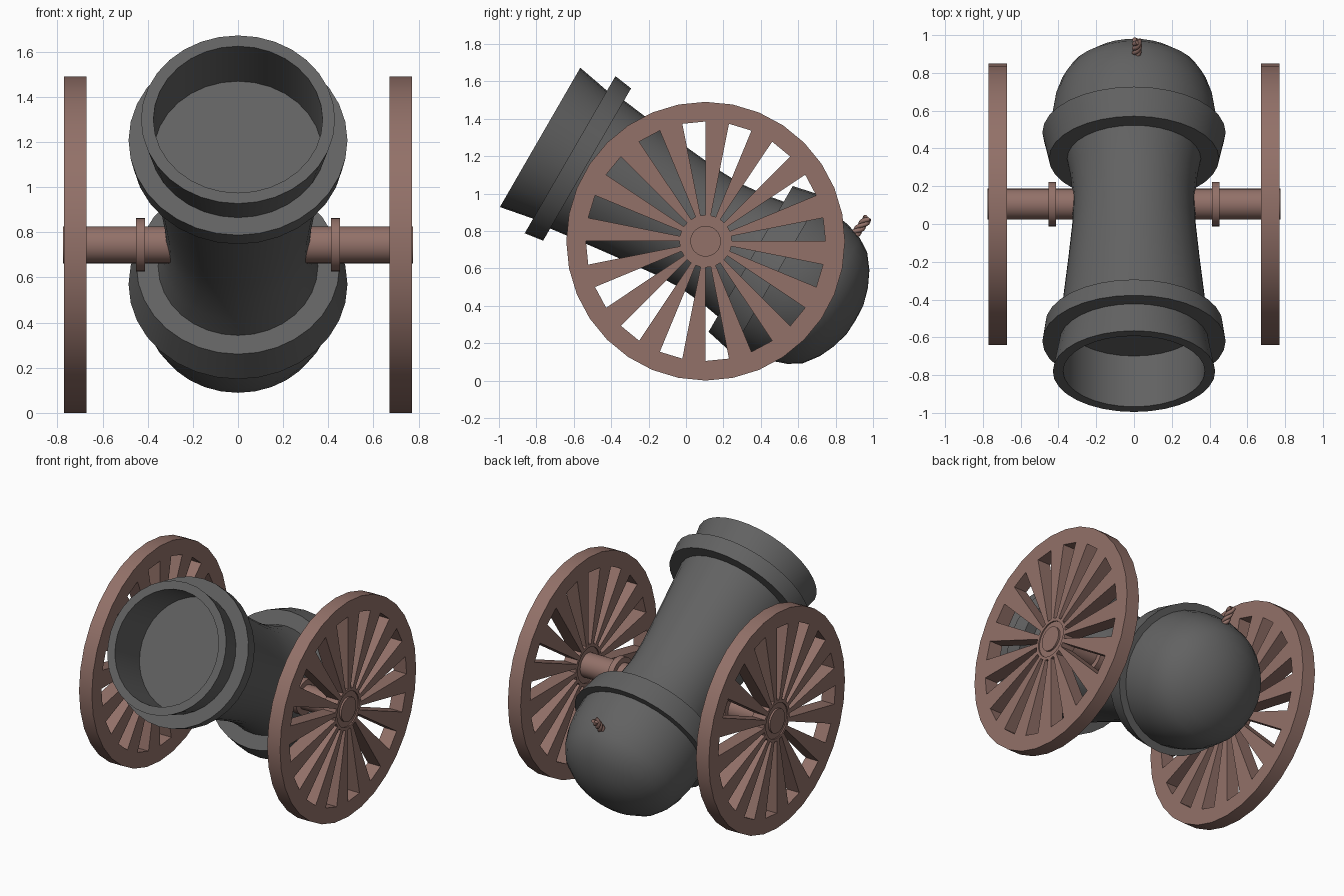
import bpy, bmesh, math
from math import sin, cos, pi, radians
from mathutils import Matrix, Vector

if "Cube" in bpy.data.objects:
    bpy.data.objects.remove(bpy.data.objects["Cube"])

AXLE = Vector((0, 0.105, 0.745))
MUZZLE = Vector((0, -0.78, 1.30))
SIDES = 32


def material(name, rgb):
    m = bpy.data.materials.new(name)
    m.use_nodes = True
    m.diffuse_color = (*rgb, 1)
    m.node_tree.nodes["Principled BSDF"].inputs["Base Color"].default_value = (*rgb, 1)
    return m


IRON = material("dark iron", (0.122, 0.122, 0.122))
WOOD = material("brown wood", (0.29, 0.165, 0.14))


def finish(bm, name, mat, matrix, angle=40):
    bmesh.ops.remove_doubles(bm, verts=bm.verts, dist=1e-5)
    bmesh.ops.recalc_face_normals(bm, faces=bm.faces)
    bm.transform(matrix)
    me = bpy.data.meshes.new(name)
    bm.to_mesh(me)
    bm.free()
    me.materials.append(mat)
    ob = bpy.data.objects.new(name, me)
    bpy.context.collection.objects.link(ob)
    bpy.ops.object.select_all(action='DESELECT')
    ob.select_set(True)
    bpy.context.view_layer.objects.active = ob
    bpy.ops.object.shade_smooth_by_angle(angle=radians(angle))
    return ob


def lathe(name, profile, mat, matrix):
    """Spin (distance along axis, radius) points around local z."""
    bm = bmesh.new()
    vs = [bm.verts.new((r, 0, t)) for t, r in profile]
    es = [bm.edges.new(p) for p in zip(vs, vs[1:])]
    bmesh.ops.spin(bm, geom=vs + es, cent=(0, 0, 0), axis=(0, 0, 1),
                   angle=2 * pi, steps=SIDES, use_merge=True)
    return finish(bm, name, mat, matrix)


def rod(name, x0, x1, r):
    """Solid cylinder along x through the axle line."""
    return lathe(name, [(x0, 0), (x0, r), (x1, r), (x1, 0)], WOOD,
                 Matrix.Translation(AXLE) @ Matrix.Rotation(pi / 2, 4, 'Y'))


# Barrel: bore, flared muzzle, front band, waist, rear band, domed breech
profile = [(0.31, 0), (0.31, 0.375), (0, 0.375), (0, 0.43), (0.185, 0.395),
           (0.185, 0.485), (0.29, 0.47), (0.29, 0.395),
           (0.46, 0.374), (0.7, 0.347), (0.9, 0.327), (1.05, 0.322),
           (1.2, 0.336), (1.3, 0.354), (1.3, 0.45), (1.46, 0.485),
           (1.46, 0.437), (1.56, 0.435), (1.66, 0.419), (1.75, 0.388),
           (1.82, 0.344), (1.88, 0.265), (1.92, 0.18), (1.945, 0.09), (1.95, 0)]
lathe("barrel", profile, IRON,
      Matrix.Translation(MUZZLE) @ Matrix.Rotation(radians(-120), 4, 'X'))

# Axle
rod("axle", -0.775, 0.775, 0.082)


# Wheels: rim and hub rings joined by wedge spokes
def wheel(name, x0, x1):
    bm = bmesh.new()

    def sector(i, r0, r1):
        a, b = (2 * pi * k / SIDES for k in (i, i + 1))
        corners = [(r0, a), (r1, a), (r1, b), (r0, b)]
        bm.faces.new([bm.verts.new((x0, r * cos(t), r * sin(t))) for r, t in corners])

    for i in range(SIDES):
        sector(i, 0.12, 0.14)
        sector(i, 0.64, 0.745)
        if i % 2:
            sector(i, 0.14, 0.64)
    bmesh.ops.remove_doubles(bm, verts=bm.verts, dist=1e-5)
    out = bmesh.ops.extrude_face_region(bm, geom=bm.faces[:], use_keep_orig=True)
    moved = [g for g in out["geom"] if isinstance(g, bmesh.types.BMVert)]
    bmesh.ops.translate(bm, verts=moved, vec=(x1 - x0, 0, 0))
    finish(bm, name, WOOD, Matrix.Translation(AXLE), 30)


for side, s in (("left", 1), ("right", -1)):
    wheel(side + "_wheel", *sorted((s * 0.672, s * 0.77)))
    rod(side + "_hub", *sorted((s * 0.68, s * 0.762)), 0.121)
    rod(side + "_collar", *sorted((s * 0.413, s * 0.453)), 0.118)

# Fuse: twisted strands rising out of the breech
base, tip = Vector((0.015, 0.86, 0.73)), Vector((0.015, 0.972, 0.868))
turn = (tip - base).to_track_quat('Z', 'Y')
curve = bpy.data.curves.new("fuse", 'CURVE')
curve.dimensions = '3D'
curve.bevel_depth = 0.013
curve.bevel_resolution = 1
curve.use_fill_caps = True
STEPS = 24
for strand in range(3):
    sp = curve.splines.new('POLY')
    sp.points.add(STEPS)
    for i, p in enumerate(sp.points):
        f = i / STEPS
        a = 2 * pi * (strand / 3 + 1.6 * f)
        offset = turn @ Vector((0.014 * cos(a), 0.014 * sin(a), 0))
        p.co = (*(base.lerp(tip, f) + offset), 1)
curve.materials.append(WOOD)
fuse = bpy.data.objects.new("fuse", curve)
bpy.context.collection.objects.link(fuse)
